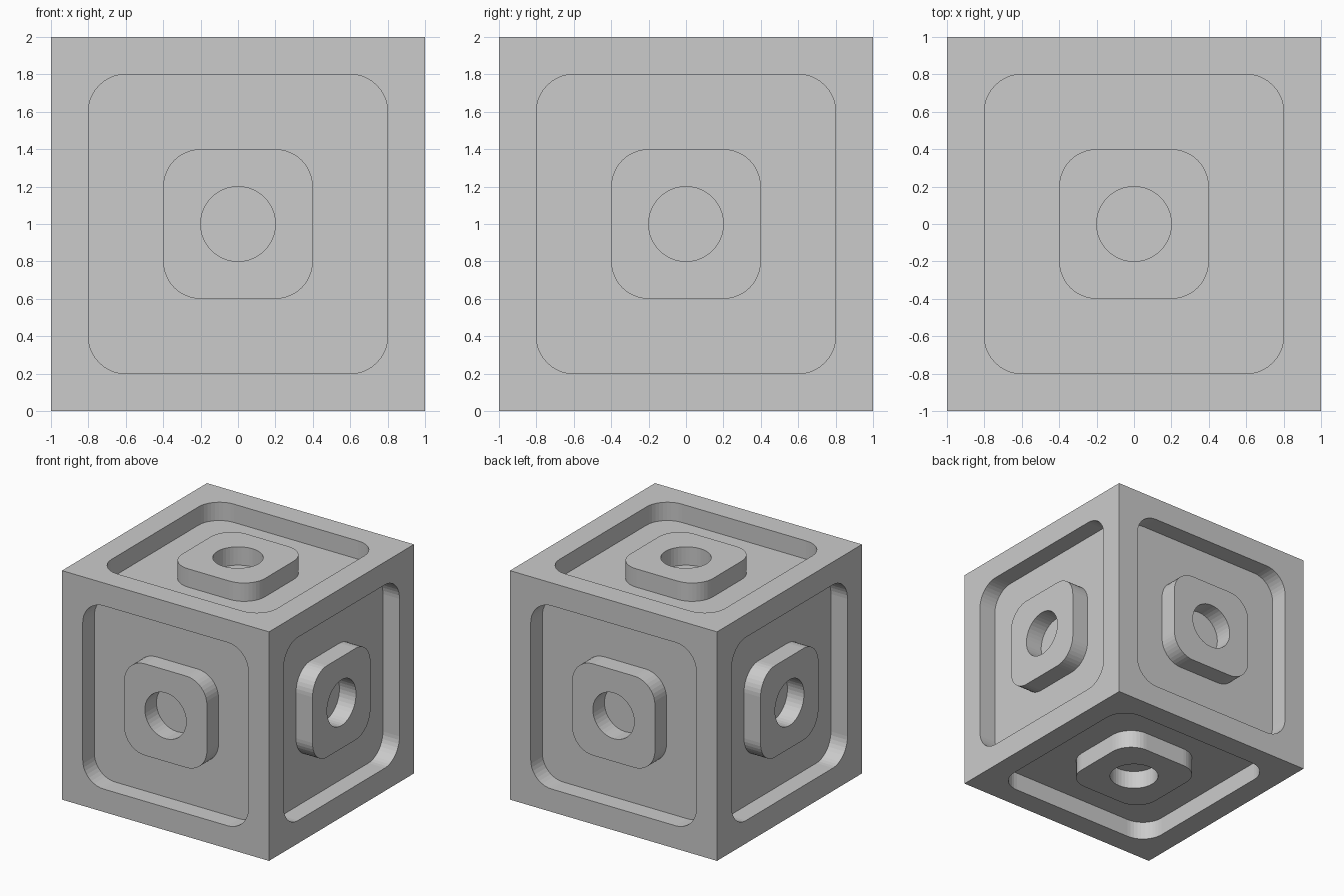
import bpy, bmesh
from math import pi, cos, sin
from mathutils import Matrix, Vector

default = bpy.data.objects.get("Cube")
if default:
    bpy.data.objects.remove(default, do_unlink=True)

HALF = 1.0        # half the block's side
DEPTH = 0.16      # depth of each recess and hole
ROUND = 0.2       # corner radius
STEPS = 10        # segments per rounded corner


def outline(bm, half, radius, level, turn):
    """Ring of vertices around a rounded square, facing along +z before turning."""
    ring = []
    inset = half - radius
    for corner, (sx, sy) in enumerate(((1, 1), (-1, 1), (-1, -1), (1, -1))):
        for i in range(STEPS + 1):
            a = (corner + i / STEPS) * pi / 2
            point = Vector((sx * inset + radius * cos(a),
                            sy * inset + radius * sin(a), level))
            ring.append(bm.verts.new(turn @ point))
    return ring


def add_side(bm, turn):
    """One side: frame, recess wall, recess floor, raised pad and round hole."""
    floor = HALF - DEPTH
    steps = ((HALF, 0, HALF), (0.8, ROUND, HALF), (0.8, ROUND, floor),
             (0.4, ROUND, floor), (0.4, ROUND, HALF),
             (0.2, ROUND, HALF), (0.2, ROUND, floor))
    rings = [outline(bm, *step, turn) for step in steps]
    for outer, inner in zip(rings, rings[1:]):
        for i in range(len(outer)):
            j = (i + 1) % len(outer)
            bm.faces.new((outer[i], outer[j], inner[j], inner[i]))
    bm.faces.new(rings[-1])


# Single grey finish
grey = bpy.data.materials.new("light_grey")
grey.use_nodes = True
colour = (0.6, 0.6, 0.6, 1)
grey.diffuse_color = colour
grey.node_tree.nodes["Principled BSDF"].inputs["Base Color"].default_value = colour

# Six identical sides joined into one closed block
bm = bmesh.new()
for k in range(4):
    add_side(bm, Matrix.Rotation(k * pi / 2, 3, 'X'))
for sign in (1, -1):
    add_side(bm, Matrix.Rotation(sign * pi / 2, 3, 'Y'))
bmesh.ops.remove_doubles(bm, verts=bm.verts[:], dist=0.0005)
bmesh.ops.recalc_face_normals(bm, faces=bm.faces[:])
bmesh.ops.translate(bm, verts=bm.verts[:], vec=(0, 0, HALF))

mesh = bpy.data.meshes.new("recessed_block")
bm.to_mesh(mesh)
bm.free()
mesh.materials.append(grey)
block = bpy.data.objects.new("recessed_block", mesh)
bpy.context.collection.objects.link(block)
